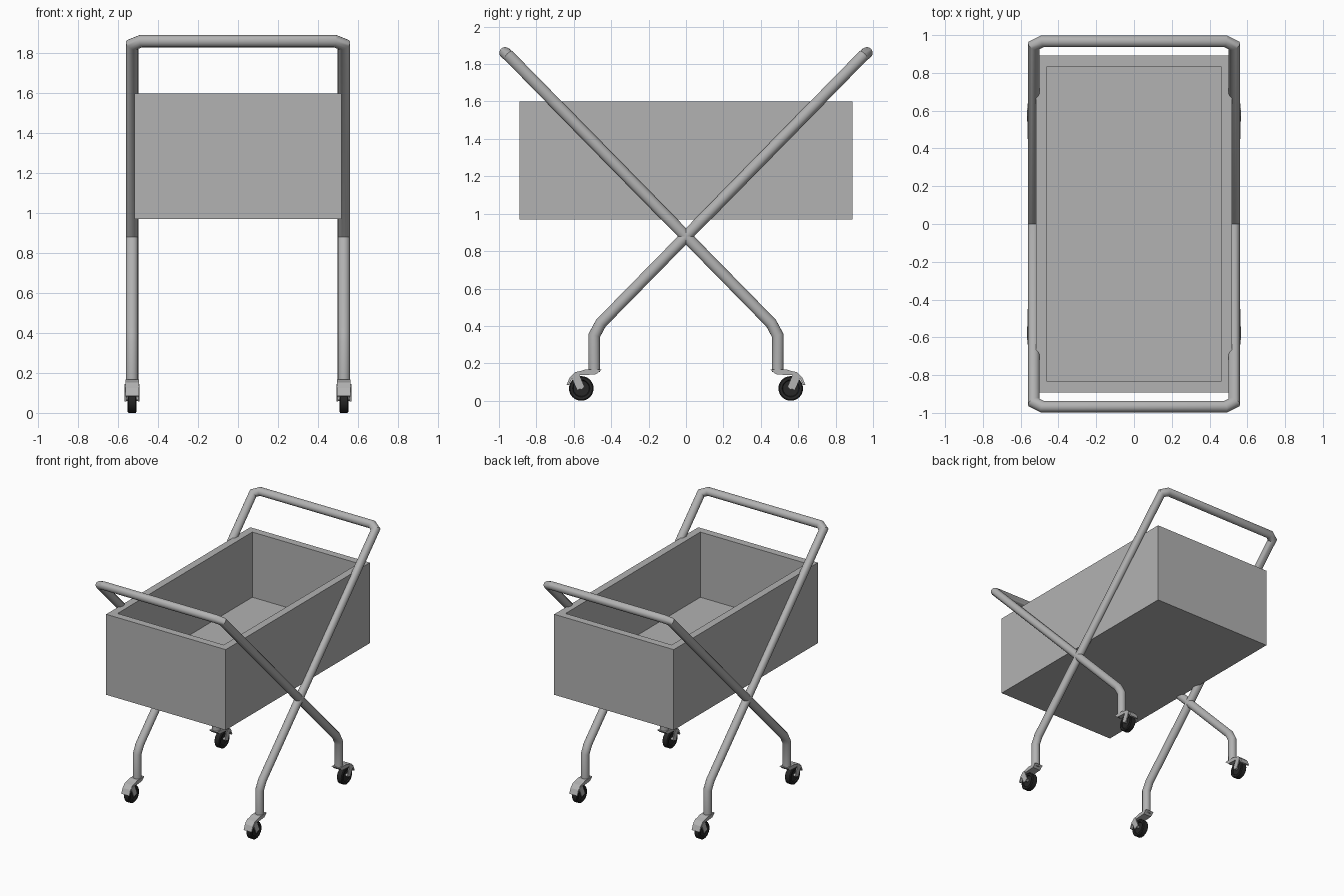
import bpy, bmesh
from math import sin, cos, pi, radians
from mathutils import Vector

if "Cube" in bpy.data.objects:
    bpy.data.objects.remove(bpy.data.objects["Cube"])


def material(name, v):
    m = bpy.data.materials.new(name)
    m.diffuse_color = (v, v, v, 1)
    m.use_nodes = True
    m.node_tree.nodes["Principled BSDF"].inputs["Base Color"].default_value = m.diffuse_color
    return m


black = material("black_rubber", 0.02)
steel = material("grey_steel", 0.446)


def finish(name, bm, mirror=(), smooth=None, mat=steel):
    bmesh.ops.recalc_face_normals(bm, faces=bm.faces)
    me = bpy.data.meshes.new(name)
    bm.to_mesh(me)
    bm.free()
    ob = bpy.data.objects.new(name, me)
    bpy.context.collection.objects.link(ob)
    me.materials.append(mat)
    if smooth:
        bpy.ops.object.select_all(action='DESELECT')
        ob.select_set(True)
        bpy.context.view_layer.objects.active = ob
        bpy.ops.object.shade_smooth_by_angle(angle=radians(smooth))
    if mirror:
        m = ob.modifiers.new("Mirror", 'MIRROR')
        m.use_axis = ('X' in mirror, 'Y' in mirror, False)
        m.use_mirror_merge = False
    return ob


def tube(bm, path, r, sides=16):
    # sweep a circle along the path with mitred joints
    p = [Vector(v) for v in path]
    d = [(b - a).normalized() for a, b in zip(p, p[1:])]
    u = d[0].orthogonal().normalized()
    w = d[0].cross(u)
    pts = [p[0] + r * (u * cos(2 * pi * i / sides) + w * sin(2 * pi * i / sides)) for i in range(sides)]
    rings = [[bm.verts.new(q) for q in pts]]
    for i in range(1, len(p)):
        n = d[i - 1] + d[i] if i < len(d) else d[-1]
        pts = [q + d[i - 1] * ((p[i] - q).dot(n) / d[i - 1].dot(n)) for q in pts]
        rings.append([bm.verts.new(q) for q in pts])
    skin(bm, rings)


def skin(bm, rings):
    # bridge successive rings and cap both ends
    n = len(rings[0])
    for a, b in zip(rings, rings[1:]):
        for i in range(n):
            j = (i + 1) % n
            bm.faces.new((a[i], a[j], b[j], b[i]))
    bm.faces.new(rings[0])
    bm.faces.new(rings[-1])


def prism(bm, profile, x0, x1):
    # extrude a y-z outline along x
    skin(bm, [[bm.verts.new((x, y, z)) for y, z in profile] for x in (x0, x1)])


# crossed tube frames with handles
half = [(-0.53, -0.49, 0.155), (-0.53, -0.49, 0.35), (-0.53, -0.455, 0.415),
        (-0.53, 0.945, 1.842), (-0.485, 0.967, 1.86)]
path = half + [(-x, y, z) for x, y, z in reversed(half)]
bm = bmesh.new()
tube(bm, path, 0.031)
finish("crossed_frame", bm, 'Y', smooth=30)

# open basket
bm = bmesh.new()
bmesh.ops.create_cube(bm, size=1)
for v in bm.verts:
    v.co = (v.co.x * 1.035, v.co.y * 1.783, 1.284 + v.co.z * 0.63)
bm.normal_update()
top = [f for f in bm.faces if f.normal.z > 0.9]
bmesh.ops.inset_region(bm, faces=top, thickness=0.058, use_even_offset=True)
inner = bmesh.ops.extrude_face_region(bm, geom=top)
bmesh.ops.delete(bm, geom=top, context='FACES_ONLY')
bmesh.ops.translate(bm, vec=(0, 0, -0.51), verts=[g for g in inner['geom'] if isinstance(g, bmesh.types.BMVert)])
finish("basket", bm)

# caster hoods: bent metal strip
upper = [(0.45, 0.168), (0.535, 0.168), (0.56, 0.16), (0.595, 0.152), (0.622, 0.125), (0.638, 0.085)]
lower = [(0.628, 0.083), (0.61, 0.118), (0.588, 0.138), (0.54, 0.137), (0.48, 0.142)]
bm = bmesh.new()
prism(bm, upper + lower, 0.496, 0.564)
finish("caster_hood", bm, 'XY')

# caster fork arms
arm = [(0.572, 0.145), (0.615, 0.132), (0.582, 0.056), (0.542, 0.072)]
bm = bmesh.new()
for x in (0.493, 0.559):
    prism(bm, arm, x, x + 0.008)
finish("caster_fork", bm, 'XY')

# axles
bm = bmesh.new()
tube(bm, [(0.497, 0.56, 0.072), (0.563, 0.56, 0.072)], 0.012, 12)
finish("caster_axle", bm, 'XY', smooth=30)

# wheels with chamfered rims and recessed sides
bm = bmesh.new()
side = [(-0.016, 0.02), (-0.016, 0.042), (-0.023, 0.046), (-0.023, 0.06), (-0.018, 0.066)]
outline = side + [(-x, r) for x, r in reversed(side)]
skin(bm, [[bm.verts.new((0.53 + x, 0.56 + r * cos(2 * pi * i / 24), 0.066 + r * sin(2 * pi * i / 24)))
           for i in range(24)] for x, r in outline])
finish("caster_wheel", bm, 'XY', smooth=30, mat=black)
